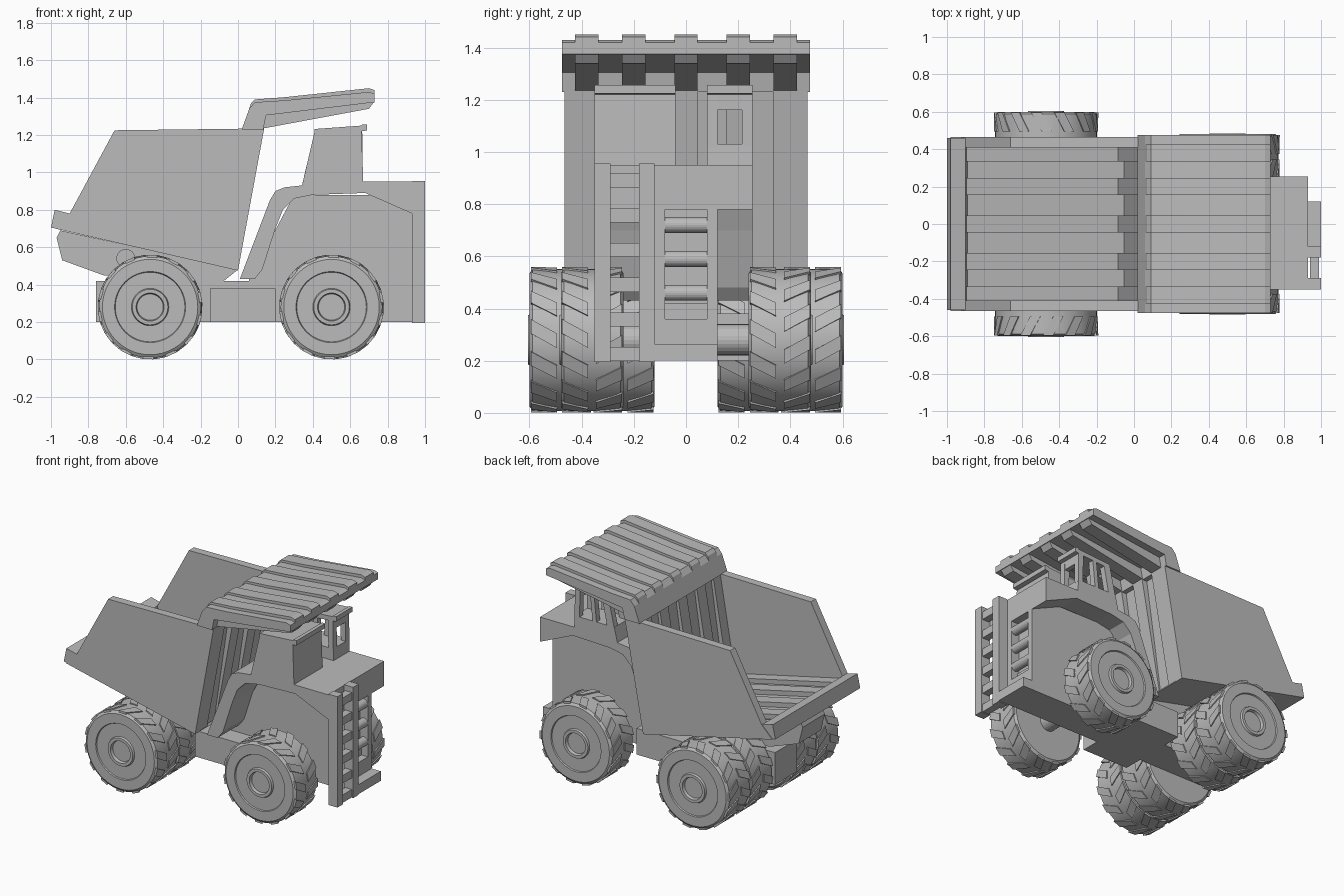
import bpy, bmesh, math
from mathutils import Vector

old = bpy.data.objects.get("Cube")
if old:
    bpy.data.objects.remove(old, do_unlink=True)

COLOUR = (0.5, 0.5, 0.5, 1)
grey = bpy.data.materials.new("plain grey")
grey.diffuse_color = COLOUR
grey.use_nodes = True
grey.node_tree.nodes["Principled BSDF"].inputs["Base Color"].default_value = COLOUR


def finish(bm, name, smooth=False):
    bmesh.ops.recalc_face_normals(bm, faces=bm.faces)
    mesh = bpy.data.meshes.new(name)
    bm.to_mesh(mesh)
    bm.free()
    mesh.materials.append(grey)
    ob = bpy.data.objects.new(name, mesh)
    bpy.context.scene.collection.objects.link(ob)
    if smooth:
        bpy.ops.object.select_all(action="DESELECT")
        ob.select_set(True)
        bpy.context.view_layer.objects.active = ob
        bpy.ops.object.shade_smooth_by_angle(angle=math.radians(30))
    return ob


def side_profile(name, points, *spans):
    """Extrude an x-z outline across one or more y spans."""
    bm = bmesh.new()
    for y0, y1 in spans:
        near = [bm.verts.new((x, y0, z)) for x, z in points]
        far = [bm.verts.new((x, y1, z)) for x, z in points]
        bm.faces.new(near)
        bm.faces.new(far[::-1])
        for i in range(len(points)):
            j = (i + 1) % len(points)
            bm.faces.new((near[i], near[j], far[j], far[i]))
    return finish(bm, name)


def box(name, x, z, *spans):
    return side_profile(name, [(x[0], z[0]), (x[1], z[0]), (x[1], z[1]), (x[0], z[1])], *spans)


def rod(name, x, z, radius, y0, y1):
    ring = [(x + radius * math.cos(k * math.tau / 24), z + radius * math.sin(k * math.tau / 24))
            for k in range(24)]
    side_profile(name, ring, (y0, y1))


# Wheels: lathed tyre and hub with chevron lugs
R, HALF, STEPS, LUGS = 0.272, 0.12, 48, 14
HUB = [(0, 0.105), (0.07, 0.105), (0.075, 0.125), (0.095, 0.125), (0.1, 0.112), (0.186, 0.112),
       (0.19, HALF), (0.255, HALF), (R, 0.108)]


def wheel(name, x, y, out):
    bm = bmesh.new()
    profile = HUB + [(R, -0.108), (0.255, -HALF), (0, -HALF)]
    verts = [bm.verts.new((r, w * out, 0)) for r, w in profile]
    edges = [bm.edges.new(pair) for pair in zip(verts, verts[1:])]
    bmesh.ops.spin(bm, geom=verts + edges, cent=(0, 0, 0), axis=(0, 1, 0),
                   angle=math.tau, steps=STEPS, use_duplicate=False)
    bmesh.ops.remove_doubles(bm, verts=bm.verts, dist=0.0005)
    for side in (-1, 1):
        for k in range(LUGS):
            base = (k + 0.25 * side) * math.tau / LUGS
            loops = []
            for radius in (R - 0.006, R + 0.008):
                loop = []
                for w, da in ((0.015, 0), (0.115, 0.2), (0.115, 0.4), (0.015, 0.2)):
                    a = base + da
                    loop.append(bm.verts.new((radius * math.cos(a), side * w, radius * math.sin(a))))
                loops.append(loop)
            low, high = loops
            bm.faces.new(high)
            for i in range(4):
                j = (i + 1) % 4
                bm.faces.new((low[i], low[j], high[j], high[i]))
    bmesh.ops.translate(bm, verts=bm.verts, vec=Vector((x, y, 0.28)))
    finish(bm, name, True)


for s, label in ((1, "left"), (-1, "right")):
    wheel("front_wheel_" + label, 0.5, s * 0.36, s)
    wheel("rear_outer_wheel_" + label, -0.47, s * 0.48, s)
    wheel("rear_inner_wheel_" + label, -0.47, s * 0.24, s)
rod("front_axle", 0.5, 0.28, 0.06, -0.3, 0.3)
rod("rear_axle", -0.47, 0.28, 0.06, -0.5, 0.5)

# Chassis
box("chassis_rail", (-0.76, 0.88), (0.2, 0.42), (-0.12, 0.12))
box("chassis_middle", (-0.15, 0.2), (0.2, 0.38), (-0.25, 0.25))
side_profile("bed_support", [(-0.95, 0.69), (-0.97, 0.65), (-0.94, 0.53), (-0.72, 0.45),
                             (-0.1, 0.4), (0, 0.48)], (-0.12, 0.12))
rod("bed_hinge", -0.6, 0.54, 0.05, -0.15, 0.15)

# Engine body, overhanging fender and deck
side_profile("engine_body", [(0.06, 0.2), (0.87, 0.2), (0.87, 0.88), (0.3, 0.88), (0.06, 0.43)],
             (-0.12, 0.12))
side_profile("fender_deck", [
    (0.01, 0.43), (0.17, 0.85), (0.2, 0.9), (0.25, 0.92), (0.34, 0.93), (0.4, 0.95), (0.93, 0.95),
    (0.93, 0.78), (0.68, 0.89), (0.4, 0.88), (0.3, 0.86), (0.24, 0.8), (0.2, 0.7),
    (0.13, 0.48), (0.09, 0.43)], (-0.35, 0.255))

# Grille with round bars, and bumper
box("grille_posts", (0.87, 0.93), (0.2, 0.82), (-0.12, -0.08), (0.08, 0.12))
box("grille_sill", (0.87, 0.93), (0.2, 0.36), (-0.08, 0.08))
box("grille_header", (0.87, 0.93), (0.78, 0.84), (-0.08, 0.08))
for k in range(3):
    rod("grille_bar", 0.9, 0.46 + 0.13 * k, 0.03, -0.08, 0.08)
box("bumper", (0.93, 1), (0.2, 0.265), (-0.12, 0.12))

# Ladder
box("ladder_rails", (0.93, 1), (0.195, 0.955), (-0.35, -0.29), (-0.18, -0.12))
for k in range(6):
    z = 0.225 + 0.133 * k
    box("ladder_rung", (0.94, 0.99), (z - 0.027, z + 0.027), (-0.29, -0.18))

# Equipment cabinet and open cab with a shared roof shape
ROOF = [(0.41, 1.2), (0.41, 1.232), (0.66, 1.25), (0.665, 1.257), (0.69, 1.257), (0.69, 1.225),
        (0.665, 1.22)]
CABINET, CAB = (-0.35, -0.04), (0.08, 0.255)
side_profile("cabinet", [(0.34, 0.92), (0.41, 1.22), (0.66, 1.23), (0.67, 0.94)], CABINET)
side_profile("roofs", ROOF, CABINET, CAB)
side_profile("cab_base", [(0.34, 0.92), (0.365, 1.03), (0.666, 1.03), (0.67, 0.94)], CAB)
PILLARS = (0.08, 0.12), (0.215, 0.255)
side_profile("cab_rear_pillars", [(0.365, 1.02), (0.41, 1.22), (0.46, 1.22), (0.42, 1.02)], *PILLARS)
side_profile("cab_middle_pillars", [(0.5, 1.02), (0.52, 1.22), (0.55, 1.22), (0.53, 1.02)], *PILLARS)
side_profile("cab_front_pillars", [(0.63, 1.02), (0.625, 1.23), (0.664, 1.23), (0.667, 1.02)], *PILLARS)
box("cab_window_header", (0.63, 0.664), (1.16, 1.23), CAB)

# Dump bed: side plates, floor, front wall, canopy and tail lip
side_profile("bed_sides", [(-0.98, 0.7), (0, 0.475), (0.14, 1.235), (-0.66, 1.225), (-0.9, 0.78)],
             (-0.465, -0.41), (0.41, 0.465))
side_profile("bed_floor", [(-0.98, 0.7), (0, 0.475), (-0.04, 0.54), (-0.98, 0.75)], (-0.42, 0.42))
side_profile("bed_tail_lip", [(-1, 0.705), (-0.98, 0.8), (-0.9, 0.78), (-0.88, 0.68)], (-0.46, 0.46))
side_profile("bed_front_wall", [(-0.01, 0.48), (-0.06, 0.5), (0.06, 1.33), (0.11, 1.29)], (-0.42, 0.42))
side_profile("canopy", [(0.02, 1.23), (0.06, 1.34), (0.09, 1.375), (0.25, 1.385), (0.7, 1.43),
                        (0.73, 1.42), (0.73, 1.375), (0.15, 1.305), (0.135, 1.23)], (-0.475, 0.475))

# Ribs along floor, front wall and canopy
RIBS = [(y - 0.045, y + 0.045) for y in (-0.38, -0.2, 0, 0.2, 0.38)]
side_profile("floor_ribs", [(-0.9, 0.72), (-0.9, 0.765), (-0.08, 0.58), (-0.05, 0.53)], *RIBS)
side_profile("wall_ribs", [(0, 0.48), (-0.09, 0.55), (0.03, 1.25), (0.07, 1.37), (0.14, 1.235)], *RIBS)
side_profile("canopy_ribs", [(0.03, 1.25), (0.07, 1.37), (0.09, 1.39), (0.25, 1.402), (0.7, 1.45),
                             (0.73, 1.44), (0.73, 1.38), (0.7, 1.34), (0.135, 1.235)], *RIBS)
